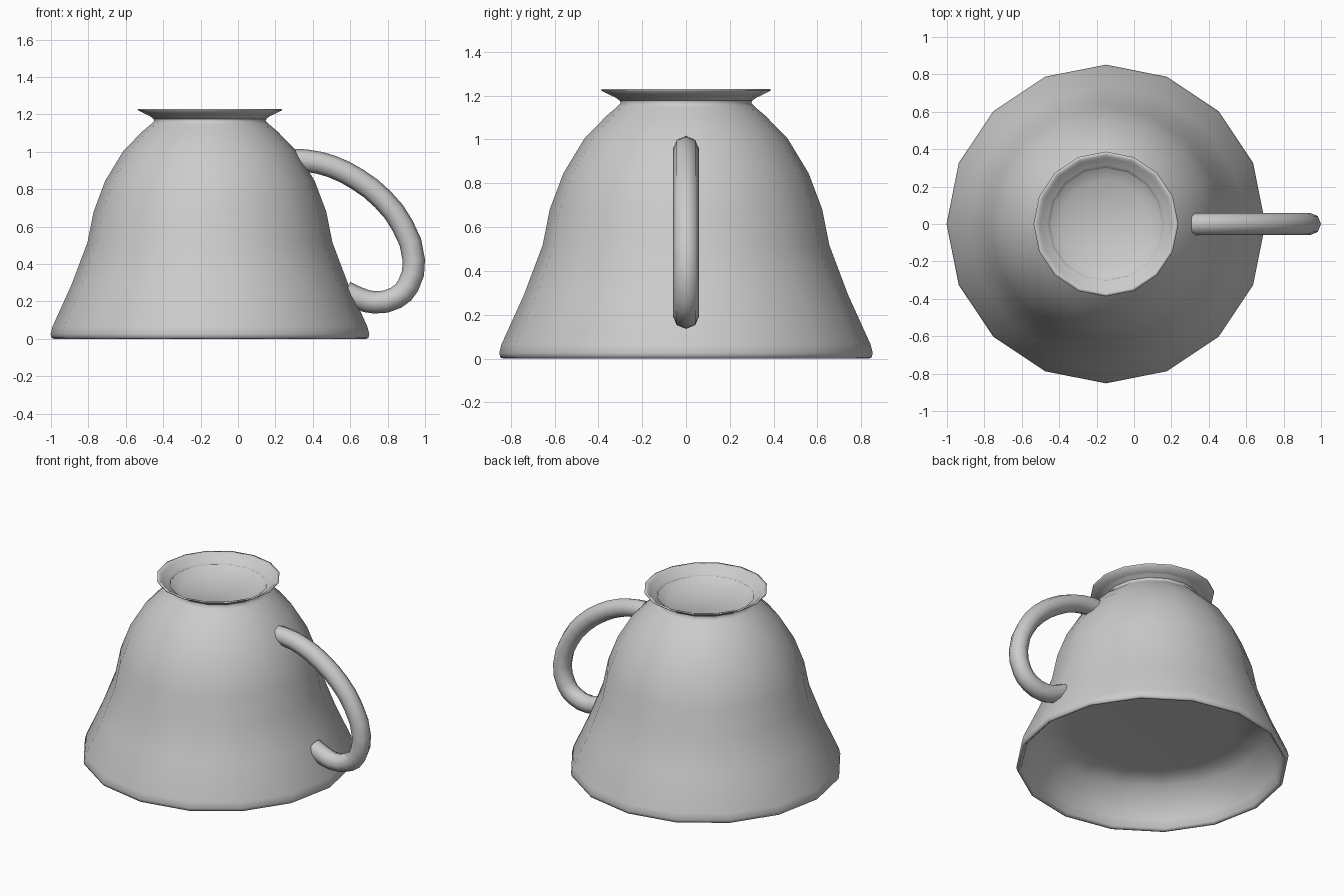
import bpy, bmesh, math

if "Cube" in bpy.data.objects:
    bpy.data.objects.remove(bpy.data.objects["Cube"])

CENTRE_X, SIDES = -0.15, 16


def lathe(name, profile):
    """Revolve (radius, z) points round the cup axis; radius 0 makes a pole."""
    bm = bmesh.new()
    rings = []
    for r, z in profile:
        if r == 0:
            rings.append([bm.verts.new((CENTRE_X, 0, z))] * SIDES)
        else:
            rings.append([bm.verts.new((CENTRE_X + r * math.cos(math.tau * i / SIDES),
                                        r * math.sin(math.tau * i / SIDES), z))
                          for i in range(SIDES)])
    for a, b in zip(rings, rings[1:]):
        for i in range(SIDES):
            j = (i + 1) % SIDES
            bm.faces.new(list(dict.fromkeys((a[i], a[j], b[j], b[i]))))
    bmesh.ops.recalc_face_normals(bm, faces=bm.faces)
    mesh = bpy.data.meshes.new(name)
    bm.to_mesh(mesh)
    bm.free()
    obj = bpy.data.objects.new(name, mesh)
    bpy.context.collection.objects.link(obj)
    return obj


def smooth(obj):
    bpy.ops.object.select_all(action='DESELECT')
    obj.select_set(True)
    bpy.context.view_layer.objects.active = obj
    bpy.ops.object.shade_smooth()


# Upturned bowl: foot dish, flared foot ring, outer wall, lip, shallow hollow
cup = lathe("cup_body", [
    (0, 1.13), (0.24, 1.14), (0.30, 1.175), (0.355, 1.215), (0.37, 1.228),
    (0.387, 1.23), (0.385, 1.222), (0.335, 1.197), (0.305, 1.185), (0.298, 1.165),
    (0.315, 1.148), (0.36, 1.11), (0.463, 1.005), (0.56, 0.845), (0.622, 0.68),
    (0.655, 0.515), (0.74, 0.29), (0.842, 0.065), (0.852, 0.025), (0.847, 0.005),
    (0.835, 0), (0.82, 0.015), (0.805, 0.065), (0.725, 0.26), (0.52, 0.275),
    (0, 0.275)])
smooth(cup)

# Handle: eight-sided tube swept along an ear-shaped path
path = [(0.305, 0.955), (0.37, 0.952), (0.50, 0.922), (0.64, 0.852), (0.775, 0.745),
        (0.88, 0.605), (0.94, 0.42), (0.91, 0.285),
        (0.845, 0.22), (0.73, 0.195), (0.65, 0.215), (0.575, 0.25)]
curve = bpy.data.curves.new("handle", 'CURVE')
curve.dimensions = '3D'
curve.bevel_depth = 0.06
curve.bevel_resolution = 2
curve.resolution_u = 2
curve.use_fill_caps = True
spline = curve.splines.new('BEZIER')
spline.bezier_points.add(len(path) - 1)
for p, (x, z) in zip(spline.bezier_points, path):
    p.co = (x, 0, z)
    p.handle_left_type = p.handle_right_type = 'AUTO'
handle = bpy.data.objects.new("handle", curve)
bpy.context.collection.objects.link(handle)
bpy.ops.object.select_all(action='DESELECT')
handle.select_set(True)
bpy.context.view_layer.objects.active = handle
bpy.ops.object.convert(target='MESH')
bpy.ops.object.shade_smooth_by_angle(angle=math.radians(60))
